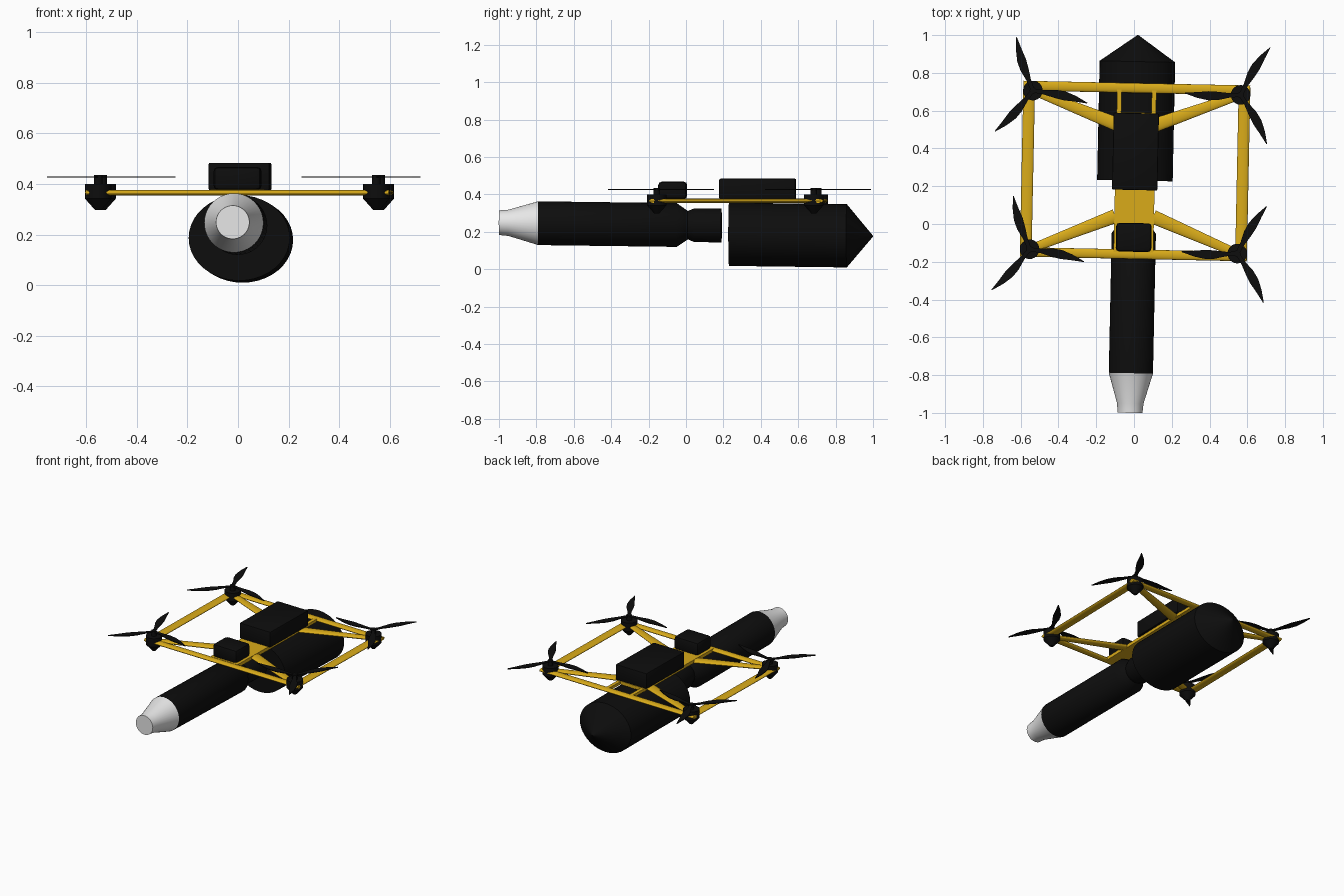
import bpy, bmesh, math
from mathutils import Matrix, Vector

if "Cube" in bpy.data.objects:
    bpy.data.objects.remove(bpy.data.objects["Cube"], do_unlink=True)


def material(name, rgb):
    m = bpy.data.materials.new(name)
    m.use_nodes = True
    m.diffuse_color = (*rgb, 1)
    m.node_tree.nodes["Principled BSDF"].inputs["Base Color"].default_value = (*rgb, 1)
    return m


BLACK = material("matte black", (0.004, 0.004, 0.004))
YELLOW = material("frame yellow", (0.7, 0.41, 0.01))
SILVER = material("pale silver", (0.8, 0.8, 0.8))
YAW = Matrix.Rotation(math.radians(-1.2), 4, "Z")  # whole craft sits slightly turned


def finish(name, bm, mat, smooth=True):
    bmesh.ops.recalc_face_normals(bm, faces=bm.faces)
    bm.transform(YAW)
    me = bpy.data.meshes.new(name)
    bm.to_mesh(me)
    bm.free()
    me.materials.append(mat)
    ob = bpy.data.objects.new(name, me)
    bpy.context.collection.objects.link(ob)
    if smooth:
        bpy.ops.object.select_all(action="DESELECT")
        ob.select_set(True)
        bpy.context.view_layer.objects.active = ob
        bpy.ops.object.shade_smooth_by_angle(angle=math.radians(35))
    return ob


def lathe(bm, profile, place, segs=40):
    """Revolve (radius, height) pairs about z, then map with place."""
    rings = []
    for r, h in profile:
        rings.append([bm.verts.new(place(Vector((r * math.cos(a), r * math.sin(a), h))))
                      for a in (2 * math.pi * i / segs for i in range(segs))])
    for lo, hi in zip(rings, rings[1:]):
        for i in range(segs):
            j = (i + 1) % segs
            bm.faces.new((lo[i], lo[j], hi[j], hi[i]))
    bm.faces.new(rings[0])
    bm.faces.new(rings[-1])


def hull(name, profile, mat, zc, squash=1.0):
    """Body of revolution along y, drooping slightly to the rear."""
    bm = bmesh.new()
    lathe(bm, profile, lambda v: Vector((v.x, v.z, zc + v.y * squash - 0.013 * v.z)))
    return finish(name, bm, mat)


def box(name, lo, hi, mat, bevel=0.0):
    bm = bmesh.new()
    lo, hi = Vector(lo), Vector(hi)
    bmesh.ops.create_cube(bm, size=1)
    bmesh.ops.scale(bm, vec=hi - lo, verts=bm.verts)
    bmesh.ops.translate(bm, vec=(lo + hi) / 2, verts=bm.verts)
    if bevel:
        bmesh.ops.bevel(bm, geom=bm.edges[:], offset=bevel, segments=2,
                        profile=0.5, affect="EDGES")
    return finish(name, bm, mat, bevel > 0)


def tube(name, a, b, ra, rb, half_height=0.011):
    """Flattened yellow tube lying in the frame plane."""
    a, b = Vector(a), Vector(b)
    d = (b - a).normalized()
    side = Vector((-d.y, d.x))

    def place(v):
        p = a.lerp(b, v.z) + side * v.x
        r = ra + (rb - ra) * v.z
        return Vector((p.x, p.y, FRAME_Z + v.y / r * half_height))

    bm = bmesh.new()
    lathe(bm, [(ra, 0), (rb, 1)], place, 24)
    return finish(name, bm, YELLOW)


FRAME_Z = 0.366

# Hulls
hull("rear_tank", [(0.2, 0.23), (0.2, 0.86), (0.003, 1.0)], BLACK, 0.19, 0.845)
hull("front_body", [(0.117, -0.79), (0.117, -0.05), (0.076, 0.01),
                    (0.09, 0.045), (0.09, 0.19)], BLACK, 0.236)
hull("nose_cone", [(0.117, -0.79), (0.07, -0.95), (0.066, -1.0)], SILVER, 0.236)

# Spine plate, rails and equipment boxes
box("spine_plate", (-0.105, -0.15, 0.355), (0.105, 0.59, 0.378), YELLOW)
for s, side in ((1, "left"), (-1, "right")):
    x = s * 0.092
    box(side + "_rear_rail", (x - 0.012, 0.58, 0.356), (x + 0.012, 0.72, 0.376), YELLOW)
box("battery_box", (-0.12, 0.18, 0.375), (0.12, 0.587, 0.484), BLACK, 0.006)
box("control_box", (-0.094, -0.147, 0.376), (0.094, 0.005, 0.468), BLACK, 0.018)

# Tubular frame
FRONT, REAR = -0.145, 0.695
tube("front_beam", (-0.6, FRONT - 0.015), (0.6, FRONT - 0.015), 0.025, 0.025)
tube("rear_beam", (-0.6, REAR + 0.025), (0.6, REAR + 0.025), 0.026, 0.026)
for s, side in ((1, "left"), (-1, "right")):
    tube(side + "_beam", (s * 0.57, FRONT - 0.035), (s * 0.57, REAR + 0.04), 0.031, 0.031)
    tube(side + "_front_brace", (s * 0.55, FRONT), (s * 0.1, 0.04), 0.022, 0.037)
    tube(side + "_rear_brace", (s * 0.55, REAR), (s * 0.1, 0.525), 0.022, 0.037)


# Motors and three-bladed propellers
def propeller(name, x, y, start):
    bm = bmesh.new()
    outline = ((0.0, 0.010, 0.0), (0.06, 0.012, 0.004), (0.12, 0.022, 0.008),
               (0.17, 0.024, 0.008), (0.23, 0.015, 0.005), (0.295, 0.002, -0.004))
    for k in range(3):
        rot = Matrix.Rotation(math.radians(start + 120 * k), 4, "Z")
        pts = [(r, c + w) for r, w, c in outline]
        pts += [(r, c - w) for r, w, c in reversed(outline)]
        verts = [bm.verts.new(rot @ Vector((px, py, 0))) for px, py in pts]
        face = bm.faces.new(verts)
        ext = bmesh.ops.extrude_face_region(bm, geom=[face])
        bmesh.ops.translate(bm, vec=(0, 0, 0.005),
                            verts=[g for g in ext["geom"] if isinstance(g, bmesh.types.BMVert)])
    bmesh.ops.translate(bm, vec=(x, y, 0.425), verts=bm.verts)
    finish(name, bm, BLACK, False)


MOTOR = [(0.012, 0.297), (0.052, 0.342), (0.052, 0.4), (0.017, 0.4), (0.017, 0.435)]
for s, side, start in ((1, "left", 60), (-1, "right", 109)):
    for y, end in ((FRONT, "front"), (REAR, "rear")):
        name = side + "_" + end
        bm = bmesh.new()
        lathe(bm, MOTOR, lambda v: v + Vector((s * 0.55, y, 0)), 24)
        finish(name + "_motor", bm, BLACK)
        propeller(name + "_propeller", s * 0.55, y, start)
